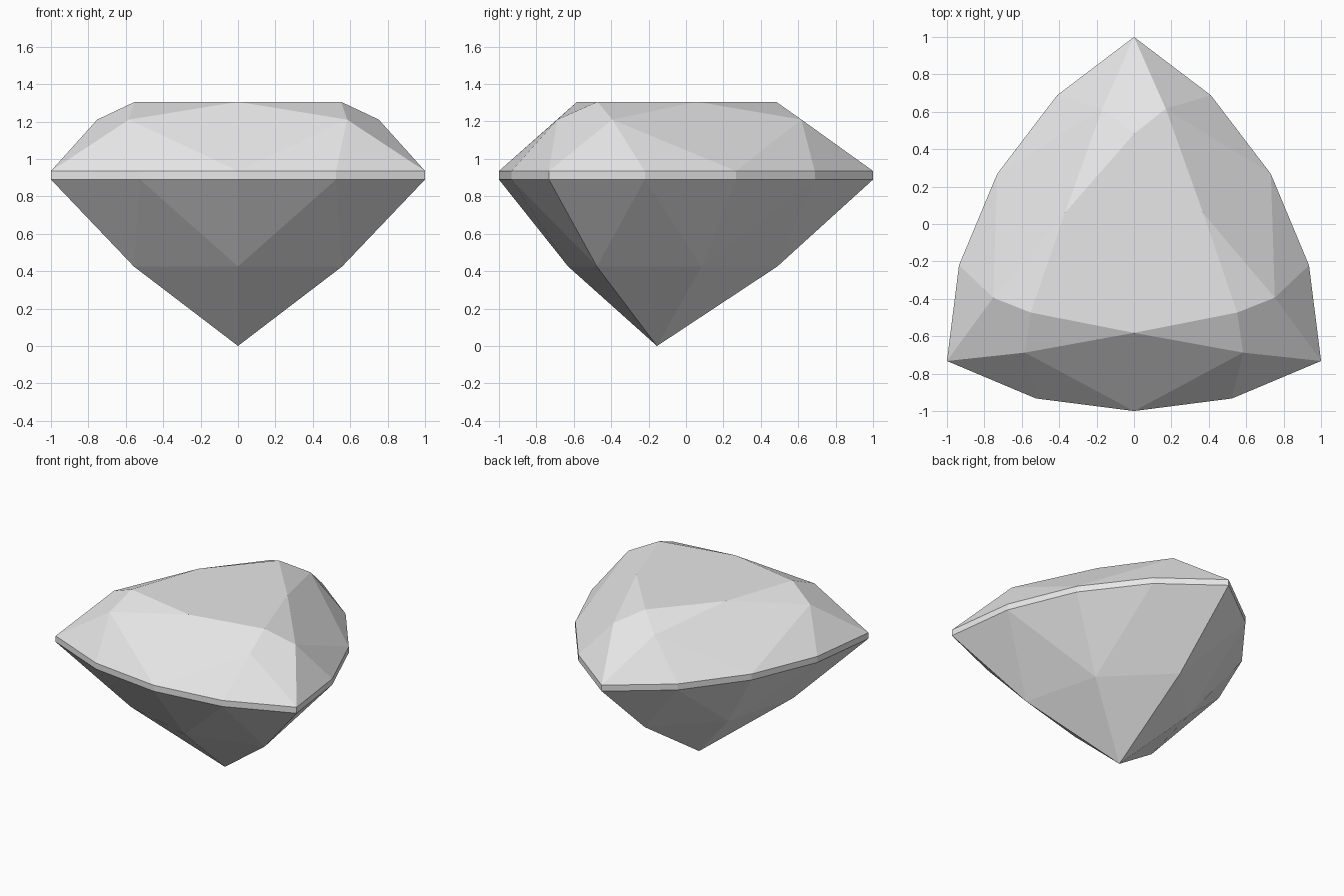
import bpy
import bmesh
from math import radians, cos, sin
from mathutils import Vector

default = bpy.data.objects.get("Cube")
if default:
    bpy.data.objects.remove(default, do_unlink=True)

# One plain grey for the whole stone
GREY = (0.8, 0.8, 0.8, 1.0)
stone = bpy.data.materials.new("stone grey")
stone.use_nodes = True
stone.diffuse_color = GREY
stone.node_tree.nodes["Principled BSDF"].inputs["Base Color"].default_value = GREY

CENTRE_Y = -0.155
GIRDLE_TOP, GIRDLE_BASE = 0.935, 0.89

# Outline of one sixth: corner, shoulder and side middle (radius, angle from corner)
CORNER, SHOULDER, SIDE = (1.155, 0), (0.938, 26), (0.845, 60)


def at(polar, z):
    return (*polar, z)


def build(name, sixth, across, caps=()):
    """Mirror the facets of one sixth about its corner and turn them three times.

    sixth: facets inside one sixth; across: facets that already span a mirror line.
    """
    bm = bmesh.new()
    middle = Vector((0, CENTRE_Y, 0.85))

    def facet(points, turn, side):
        verts = []
        for radius, angle, z in points:
            a = radians(90 + turn + side * angle)
            verts.append(bm.verts.new((radius * cos(a), CENTRE_Y + radius * sin(a), z)))
        face = bm.faces.new(verts)
        face.normal_update()
        if face.normal.dot(face.calc_center_median() - middle) < 0:
            face.normal_flip()

    for turn in (0, 120, 240):
        for points in across:
            facet(points, turn, 1)
        for side in (1, -1):
            for points in sixth:
                facet(points, turn, side)
    for points in caps:
        facet(points, 0, 1)
    bmesh.ops.remove_doubles(bm, verts=bm.verts, dist=0.0005)

    mesh = bpy.data.meshes.new(name)
    bm.to_mesh(mesh)
    bm.free()
    mesh.materials.append(stone)
    obj = bpy.data.objects.new(name, mesh)
    bpy.context.collection.objects.link(obj)
    return obj


# Crown: flat table, star facets, corner kites, side kites and girdle facets
table_corner, table_side = (0.637, 0, 1.305), (0.427, 60, 1.305)
star, star_mirror, star_next = [(0.79, a, 1.21) for a in (12.4, -12.4, 107.6)]
corner, shoulder, side = [at(p, GIRDLE_TOP) for p in (CORNER, SHOULDER, SIDE)]
table = [(p[0], p[1] + t, p[2]) for t in (0, 120, 240) for p in (table_corner, table_side)]
build(
    "crown",
    sixth=[
        (table_corner, table_side, star),
        (star, corner, shoulder),
        (star, shoulder, side),
    ],
    across=[
        (table_corner, star, corner, star_mirror),
        (table_side, star_next, side, star),
    ],
    caps=[table],
)

# Girdle: thin upright band
low_corner, low_shoulder, low_side = [at(p, GIRDLE_BASE) for p in (CORNER, SHOULDER, SIDE)]
build(
    "girdle",
    sixth=[
        (corner, shoulder, low_shoulder, low_corner),
        (shoulder, side, low_side, low_shoulder),
    ],
    across=[],
)

# Pavilion: upper fan of facets above a pointed base
keel, belly, tip = (0.643, 0, 0.425), (0.475, 60, 0.425), (0, 0, 0)
build(
    "pavilion",
    sixth=[
        (low_corner, low_shoulder, keel),
        (low_shoulder, belly, keel),
        (low_shoulder, low_side, belly),
        (keel, belly, tip),
    ],
    across=[],
)
